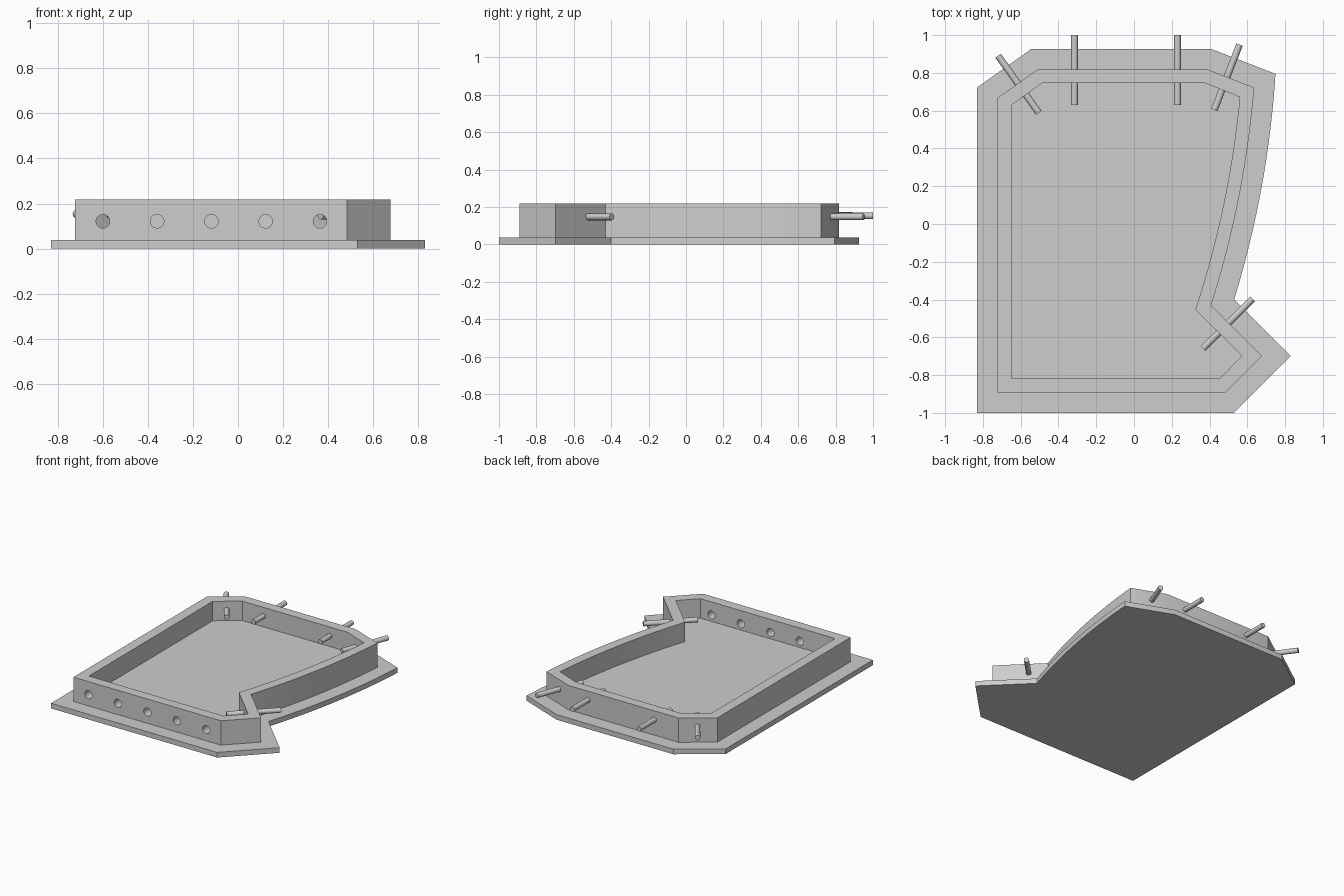
import bpy, bmesh, math
from mathutils import Vector

cube = bpy.data.objects.get("Cube")
if cube:
    bpy.data.objects.remove(cube, do_unlink=True)

grey = bpy.data.materials.new("plain_grey")
grey.use_nodes = True
colour = (0.61, 0.61, 0.61, 1)
grey.diffuse_color = colour
grey.node_tree.nodes["Principled BSDF"].inputs["Base Color"].default_value = colour

BASE_TOP, FLOOR_TOP, WALL_TOP = 0.038, 0.074, 0.218
ROD_R, ROD_LENGTH = 0.018, 0.37
HOLE_Z, HOLE_R = 0.121, 0.03
CURVATURE, STEPS = 0.0243, 32


def outline(corners, bow_after=3):
    """Closed outline whose side after one corner bows outward."""
    points = []
    for i, corner in enumerate(corners):
        a = Vector(corner)
        points.append(a)
        if i == bow_after:
            chord = Vector(corners[i + 1]) - a
            out = Vector((chord.y, -chord.x)).normalized()
            bow = CURVATURE * chord.length_squared
            for k in range(1, STEPS):
                t = k / STEPS
                points.append(a + chord * t + out * bow * 4 * t * (1 - t))
    return points


def finish(name, bm):
    bmesh.ops.recalc_face_normals(bm, faces=bm.faces)
    mesh = bpy.data.meshes.new(name)
    bm.to_mesh(mesh)
    bm.free()
    mesh.materials.append(grey)
    obj = bpy.data.objects.new(name, mesh)
    bpy.context.collection.objects.link(obj)
    return obj


def activate(obj):
    bpy.ops.object.select_all(action='DESELECT')
    obj.select_set(True)
    bpy.context.view_layer.objects.active = obj


def smooth(obj):
    activate(obj)
    bpy.ops.object.shade_smooth_by_angle(angle=math.radians(30))


def slab(name, points, bottom, top):
    """Flat plate with the given outline."""
    bm = bmesh.new()
    face = bm.faces.new([bm.verts.new((p.x, p.y, bottom)) for p in points])
    extruded = bmesh.ops.extrude_face_region(bm, geom=[face], use_keep_orig=True)
    for v in extruded["geom"]:
        if isinstance(v, bmesh.types.BMVert):
            v.co.z = top
    smooth(finish(name, bm))


def rod(name, start, end, radius, sides=24):
    """Solid cylinder between two points."""
    start, end = Vector(start), Vector(end)
    bpy.ops.mesh.primitive_cylinder_add(
        vertices=sides, radius=radius, depth=(end - start).length,
        location=(start + end) / 2,
        rotation=(end - start).to_track_quat('Z', 'Y').to_euler())
    obj = bpy.context.object
    obj.name = name
    obj.data.materials.append(grey)
    return obj


# Outlines: the wall runs an even distance in from the plate edge
plate = outline([(-0.83, -1), (0.53, -1), (0.83, -0.698), (0.53, -0.4),
                 (0.749, 0.795), (0.41, 0.926), (-0.545, 0.926), (-0.83, 0.723)])
outer = outline([(-0.723, -0.891), (0.484, -0.891), (0.677, -0.698), (0.408, -0.431),
                 (0.636, 0.722), (0.39, 0.818), (-0.51, 0.818), (-0.723, 0.667)])
inner = outline([(-0.648, -0.817), (0.454, -0.817), (0.572, -0.698), (0.325, -0.453),
                 (0.56, 0.672), (0.376, 0.746), (-0.486, 0.746), (-0.648, 0.63)])

# Base plate and raised floor inside the wall
slab("base_plate", plate, 0, BASE_TOP)
slab("raised_floor", inner, BASE_TOP, FLOOR_TOP)

# Perimeter wall
bm = bmesh.new()
rings = [[bm.verts.new((p.x, p.y, z)) for p in loop]
         for loop, z in ((outer, BASE_TOP), (outer, WALL_TOP),
                         (inner, WALL_TOP), (inner, BASE_TOP))]
for r in range(4):
    a, b = rings[r], rings[(r + 1) % 4]
    for i in range(len(a)):
        j = (i + 1) % len(a)
        bm.faces.new((a[i], a[j], b[j], b[i]))
wall = finish("perimeter_wall", bm)

# Round holes through the front wall
for i in range(5):
    x = -0.6 + 0.241 * i
    cutter = rod("hole_cutter", (x, -0.95, HOLE_Z), (x, -0.75, HOLE_Z), HOLE_R, 32)
    cutter.hide_render = True
    activate(wall)
    cut = wall.modifiers.new("hole", 'BOOLEAN')
    cut.operation, cut.solver, cut.object = 'DIFFERENCE', 'EXACT', cutter
    bpy.ops.object.modifier_apply(modifier=cut.name)
    bpy.data.objects.remove(cutter, do_unlink=True)
smooth(wall)

# Rods through the wall: name, middle, outward direction
rods = [("back_rod_right", (-0.315, 0.815, 0.153), (0, 1)),
        ("back_rod_left", (0.23, 0.815, 0.153), (0, 1)),
        ("corner_rod_right", (-0.612, 0.74, 0.154), (-0.58, 0.814)),
        ("corner_rod_left", (0.492, 0.777, 0.148), (0.36, 0.933)),
        ("notch_rod", (0.497, -0.527, 0.147), (1, 1))]
for name, middle, direction in rods:
    centre = Vector(middle)
    reach = Vector((*direction, 0)).normalized() * ROD_LENGTH / 2
    smooth(rod(name, centre - reach, centre + reach, ROD_R))
